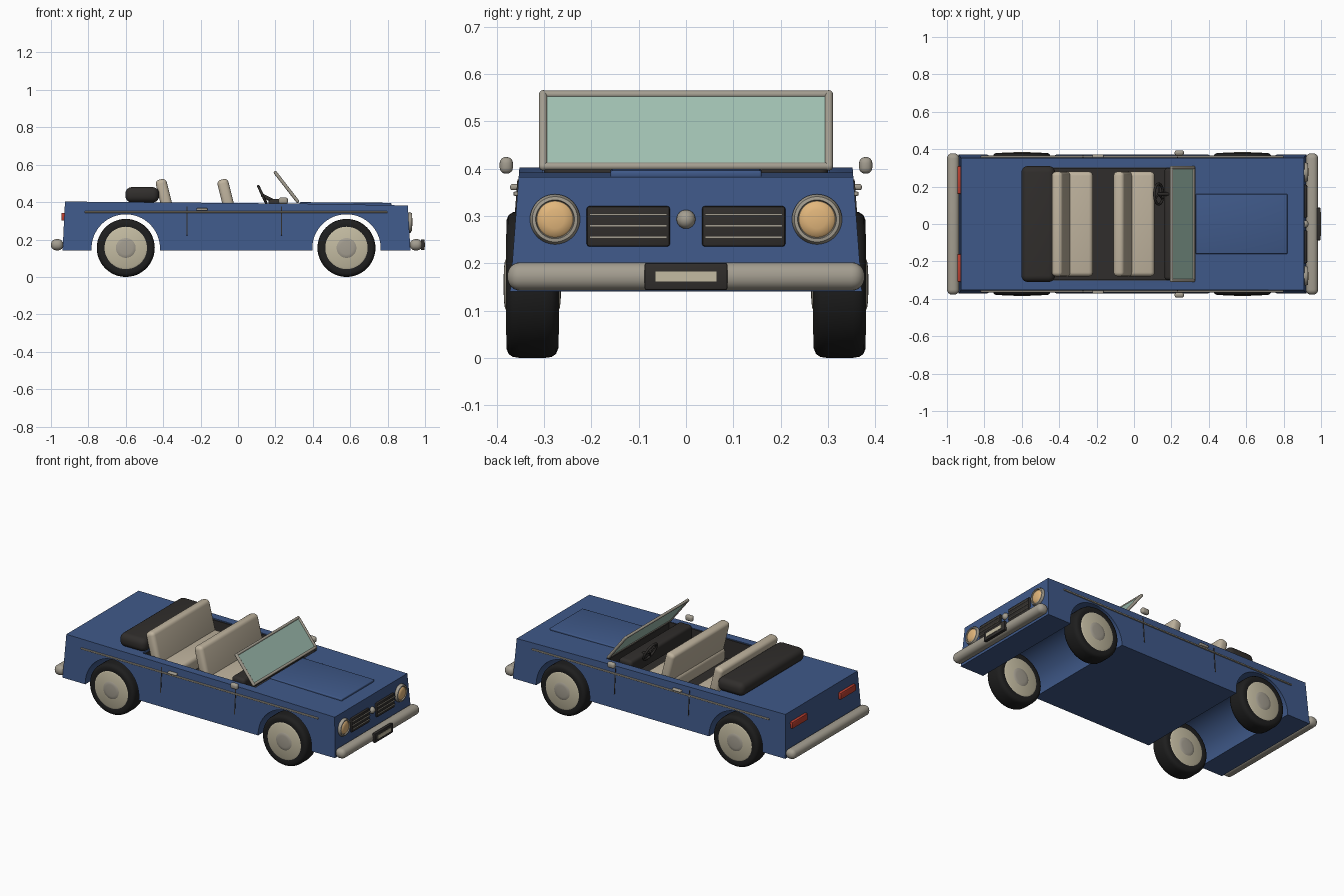
import bpy, bmesh, math
from mathutils import Matrix, Vector

if "Cube" in bpy.data.objects:
    bpy.data.objects.remove(bpy.data.objects["Cube"])


def material(name, r, g, b, a=1.0):
    m = bpy.data.materials.new(name)
    m.diffuse_color = (r, g, b, a)
    m.use_nodes = True
    m.node_tree.nodes["Principled BSDF"].inputs["Base Color"].default_value = m.diffuse_color
    return m


BLUE = material("blue_paint", 0.05, 0.10, 0.25)
CREAM = material("cream_leather", 0.52, 0.45, 0.34)
METAL = material("warm_metal", 0.37, 0.34, 0.28)
PLATE = material("pale_plate", 0.55, 0.50, 0.36)
DARK = material("dark_trim", 0.03, 0.027, 0.025)
RUBBER = material("rubber", 0.013, 0.013, 0.013)
AMBER = material("amber_lens", 0.76, 0.47, 0.20)
RED = material("red_lens", 0.50, 0.05, 0.03)
GLASS = material("glass", 0.35, 0.52, 0.44, 0.6)


def finish(name, bm, mat, loc=(0, 0, 0), rot=(0, 0, 0), angle=35):
    bmesh.ops.recalc_face_normals(bm, faces=bm.faces)
    me = bpy.data.meshes.new(name)
    bm.to_mesh(me)
    bm.free()
    for p in me.polygons:
        p.use_smooth = True
    me.set_sharp_from_angle(angle=math.radians(angle))
    ob = bpy.data.objects.new(name, me)
    bpy.context.collection.objects.link(ob)
    ob.location, ob.rotation_euler = loc, rot
    if mat:
        me.materials.append(mat)
    return ob


def box(name, size, loc, mat, bevel=0.0, seg=4, rot=(0, 0, 0)):
    bm = bmesh.new()
    bmesh.ops.create_cube(bm, size=1)
    bmesh.ops.scale(bm, vec=size, verts=bm.verts)
    if bevel:
        bmesh.ops.bevel(bm, geom=bm.edges[:], offset=bevel, segments=seg, profile=0.5, affect='EDGES')
    return finish(name, bm, mat, loc, rot)


def lathe(name, profile, loc, mat, rot=(0, 0, 0), steps=48):
    """Spin (radius, height) points around the local z axis."""
    bm = bmesh.new()
    vs = [bm.verts.new((r, 0, h)) for r, h in profile]
    es = [bm.edges.new(p) for p in zip(vs, vs[1:])]
    bmesh.ops.spin(bm, geom=vs + es, cent=(0, 0, 0), axis=(0, 0, 1), angle=2 * math.pi, steps=steps)
    bmesh.ops.remove_doubles(bm, verts=bm.verts, dist=1e-5)
    return finish(name, bm, mat, loc, rot)


def tube(name, a, b, r, mat, ends=True):
    """Rod with rounded ends between two points."""
    a, b = Vector(a), Vector(b)
    n, L = 5, (b - a).length
    arc = [(r * math.cos(t), r * math.sin(t)) for t in [i * math.pi / 2 / n for i in range(n + 1)]]
    prof = [(x, -z) for x, z in reversed(arc)] + [(x, L + z) for x, z in arc]
    return lathe(name, prof, a, mat, (b - a).to_track_quat('Z', 'Y').to_euler(), 16)


def side_y(z):
    return 0.372 - (z - 0.14) * 0.075


# Body shell: side profile widened towards the sill
bm = bmesh.new()
outline = [(-0.938, 0.14), (0.922, 0.14), (0.908, 0.382), (0.33, 0.392), (-0.925, 0.403)]
left = [bm.verts.new((x, side_y(z), z)) for x, z in outline]
right = [bm.verts.new((x, -side_y(z), z)) for x, z in outline]
bm.faces.new(left)
bm.faces.new(right[::-1])
for i in range(5):
    j = (i + 1) % 5
    bm.faces.new((left[j], left[i], right[i], right[j]))
body = finish("body", bm, BLUE)

# Wheel arches and cabin opening
AXLES = (-0.60, 0.58)
cutters = [box("cabin_cutter", (0.77, 0.606, 0.4), (-0.055, 0, 0.46), None)]
for x in AXLES:
    cutters.append(lathe("arch_cutter", [(0, -0.5), (0.183, -0.5), (0.183, 0.5), (0, 0.5)],
                         (x, 0, 0.152), None, (math.pi / 2, 0, 0), 64))
bpy.context.view_layer.objects.active = body
for c in cutters:
    c.hide_render = True
    m = body.modifiers.new("cut", 'BOOLEAN')
    m.operation, m.solver, m.object = 'DIFFERENCE', 'EXACT', c
    bpy.ops.object.modifier_apply(modifier=m.name)
    bpy.data.objects.remove(c)
for p in body.data.polygons:
    p.use_smooth = True
body.data.set_sharp_from_angle(angle=math.radians(20))

# Dark cabin lining
box("cabin_floor", (0.768, 0.604, 0.01), (-0.055, 0, 0.266), DARK)
for s in (-1, 1):
    box("cabin_side_lining", (0.768, 0.006, 0.13), (-0.055, s * 0.3, 0.326), DARK)
    box("cabin_end_lining", (0.006, 0.604, 0.126), (-0.055 + s * 0.382, 0, 0.323), DARK)

# Hood panel
box("hood_panel", (0.49, 0.32, 0.016), (0.575, 0, 0.390), BLUE, 0.005, 3, (0, math.radians(0.4), 0))

# Seats
for x, name in ((-0.385, "rear"), (-0.055, "front")):
    box(name + "_seat_back", (0.06, 0.56, 0.25), (x, 0, 0.40), CREAM, 0.022, 4, (0, math.radians(-14), 0))
    box(name + "_seat_cushion", (0.19, 0.56, 0.085), (x + 0.07, 0, 0.308), CREAM, 0.022)

# Folded roof
box("folded_roof", (0.18, 0.62, 0.082), (-0.512, 0, 0.439), DARK, 0.034, 5)

# Dashboard and steering wheel
box("dashboard", (0.09, 0.60, 0.09), (0.208, 0, 0.372), DARK, 0.018)
bm = bmesh.new()
R, r = 0.055, 0.007
ring = [bm.verts.new((R + r * math.cos(a), 0, r * math.sin(a))) for a in [i * math.pi / 4 for i in range(8)]]
es = [bm.edges.new((ring[i], ring[(i + 1) % 8])) for i in range(8)]
bmesh.ops.spin(bm, geom=ring + es, cent=(0, 0, 0), axis=(0, 0, 1), angle=2 * math.pi, steps=32)
bmesh.ops.remove_doubles(bm, verts=bm.verts, dist=1e-5)
finish("steering_wheel", bm, DARK, (0.132, 0.16, 0.435), (0, math.radians(65), 0), 80)
hub = Vector((0.132, 0.16, 0.435))
tube("steering_column", hub, (0.21, 0.16, 0.395), 0.01, DARK)
turn = Matrix.Rotation(math.radians(65), 3, 'Y')
for a in (90, 210, 330):
    d = Vector((math.cos(math.radians(a)), math.sin(math.radians(a)), 0)) * R
    tube("steering_spoke", hub, hub + turn @ d, 0.005, DARK)

# Windscreen
LO, HI = (0.318, 0.405), (0.200, 0.557)
for (x, z), name in ((LO, "lower"), (HI, "upper")):
    tube("windscreen_%s_rail" % name, (x, -0.302, z), (x, 0.302, z), 0.008, METAL)
for s in (-1, 1):
    tube("windscreen_post", (LO[0], s * 0.302, LO[1]), (HI[0], s * 0.302, HI[1]), 0.009, METAL)
box("windscreen_glass", (0.006, 0.60, 0.19), (0.259, 0, 0.481), GLASS,
    rot=(0, math.atan2(HI[0] - LO[0], HI[1] - LO[1]), 0))

# Wheels
TYRE = [(0.10, 0.05), (0.118, 0.053), (0.135, 0.055), (0.147, 0.050), (0.153, 0.041), (0.155, 0.028)]
for x in AXLES:
    for s in (-1, 1):
        at, rot = (x, s * 0.325, 0.155), (math.pi / 2, 0, 0)
        lathe("tyre", TYRE + [(a, -b) for a, b in reversed(TYRE)], at, RUBBER, rot)
        disc = [(0, 0.056), (0.105, 0.056), (0.114, 0.052)]
        lathe("wheel_disc", disc + [(a, -b) for a, b in reversed(disc)], at, PLATE, rot)
        cap = [(0, 0.061), (0.035, 0.060), (0.05, 0.058), (0.056, 0.054)]
        lathe("hub_cap", cap + [(a, -b) for a, b in reversed(cap)], at, METAL, rot)

# Bumpers and number plate
for x, name in ((0.952, "front"), (-0.967, "rear")):
    box(name + "_bumper", (0.066, 0.756, 0.06), (x, 0, 0.172), METAL, 0.028, 6)
box("plate_holder", (0.02, 0.176, 0.058), (0.988, 0, 0.172), DARK, 0.005, 2)
box("front_plate", (0.006, 0.13, 0.022), (0.997, 0, 0.172), PLATE)

# Front face: badge, grilles, headlights; rear lights
bm = bmesh.new()
bmesh.ops.create_uvsphere(bm, u_segments=24, v_segments=12, radius=0.02)
finish("round_badge", bm, METAL, (0.914, 0, 0.293))
for s in (-1, 1):
    box("grille", (0.022, 0.176, 0.086), (0.915, s * 0.122, 0.278), DARK, 0.006, 2)
    for z in (0.255, 0.279, 0.303):
        box("grille_bar", (0.008, 0.164, 0.005), (0.927, s * 0.122, z), METAL)
    at, rot = (0.905, s * 0.277, 0.293), (0, math.pi / 2, 0)
    lathe("headlight_rim", [(0, 0), (0.052, 0), (0.053, 0.012), (0.048, 0.024), (0.041, 0.025), (0.039, 0.018), (0, 0.018)],
          at, METAL, rot)
    lathe("headlight_lens", [(0.04, 0.016), (0.034, 0.023), (0.02, 0.027), (0, 0.028)], at, AMBER, rot)
    box("tail_light", (0.022, 0.15, 0.042), (-0.934, s * 0.235, 0.322), RED, 0.006, 2)

# Side trim, door gaps, handles, mirrors
for s in (-1, 1):
    box("side_trim", (1.62, 0.012, 0.009), (-0.01, s * 0.359, 0.347), METAL, 0.003, 2)
    for x in (-0.272, 0.233):
        box("door_gap", (0.005, 0.006, 0.155), (x, s * 0.3594, 0.300), DARK, rot=(s * 0.075, 0, 0))
    box("door_handle", (0.06, 0.026, 0.013), (-0.193, s * 0.359, 0.361), METAL, 0.005, 3)
    box("side_mirror", (0.05, 0.028, 0.035), (0.242, s * 0.380, 0.407), METAL, 0.0125, 4)
